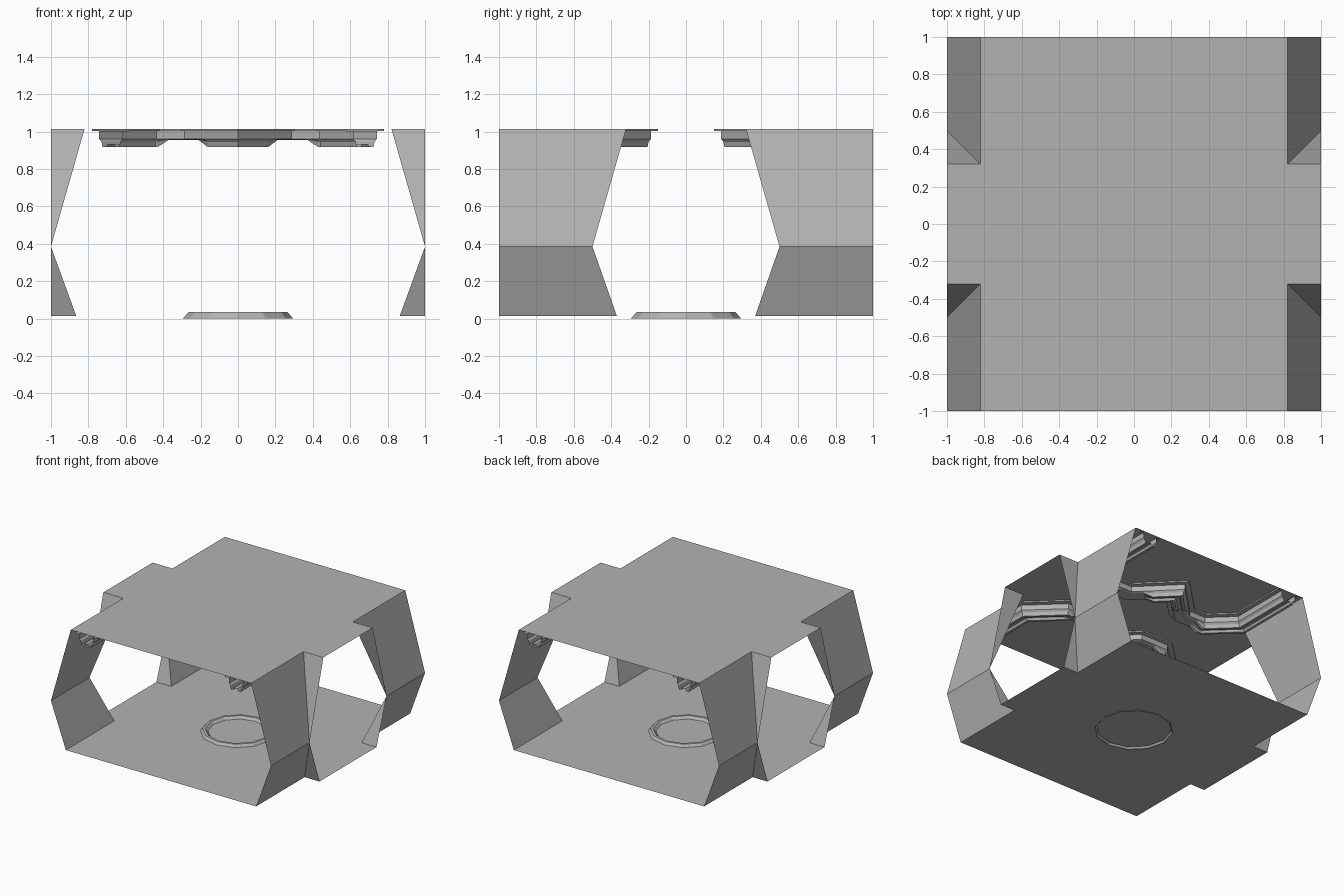
import bpy
from math import cos, sin, pi
from mathutils import Vector

if "Cube" in bpy.data.objects:
    bpy.data.objects.remove(bpy.data.objects["Cube"])

FLOOR, WAIST, CEIL = 0.015, 0.385, 1.015

# Mid grey for every part
grey = bpy.data.materials.new("mid_grey")
grey.diffuse_color = (0.45, 0.45, 0.45, 1)
grey.use_nodes = True
grey.node_tree.nodes["Principled BSDF"].inputs["Base Color"].default_value = grey.diffuse_color


def mesh_object(name, verts, faces):
    me = bpy.data.meshes.new(name)
    me.from_pydata([tuple(v) for v in verts], [], faces)
    me.update()
    me.materials.append(grey)
    ob = bpy.data.objects.new(name, me)
    bpy.context.collection.objects.link(ob)
    return ob


def cross_plate(name, x, y, z, up):
    # Plate of full length along both corridors with notched corners
    quarter = [(1, y), (x, y), (x, 1)]
    pts = quarter + [(-a, b) for a, b in reversed(quarter)]
    pts += [(-a, -b) for a, b in pts]
    order = list(range(len(pts)))
    mesh_object(name, [(a, b, z) for a, b in pts], [order if up else order[::-1]])


# Floor and ceiling
cross_plate("floor", 0.865, 0.37, FLOOR, True)
cross_plate("ceiling", 0.82, 0.32, CEIL, False)

# Four corner walls: bent panel plus mitred triangular returns
for sx, nx in ((1, "right"), (-1, "left")):
    for sy, ny in ((1, "back"), (-1, "front")):
        v = [(.865, 1, FLOOR), (.865, .37, FLOOR), (1, .5, WAIST), (1, 1, WAIST),
             (.82, .32, CEIL), (.82, 1, CEIL), (1, .37, FLOOR), (1, .32, CEIL)]
        f = [(0, 1, 2, 3), (3, 2, 4, 5), (1, 6, 2), (2, 7, 4)]
        if sx * sy < 0:
            f = [q[::-1] for q in f]
        mesh_object(f"{ny}_{nx}_wall", [(a * sx, b * sy, c) for a, b, c in v], f)

# Twelve-sided raised floor ring
N = 12
ring = [(.295, 0), (.265, .035), (.245, .035), (.225, FLOOR)]
verts = [(r * cos(2 * pi * i / N), r * sin(2 * pi * i / N), z)
         for r, z in ring for i in range(N)]
faces = [(k * N + i, k * N + (i + 1) % N, (k + 1) * N + (i + 1) % N, (k + 1) * N + i)
         for k in range(len(ring) - 1) for i in range(N)]
mesh_object("floor_ring", verts, faces)

# Ceiling trim: stepped section swept along a zigzag path, shallower on the flats
half = [(.10, CEIL), (.10, 1.004), (.064, 1.002), (.062, .96), (.05, .945),
        (.044, .917), (.024, .917), (.014, .935)]
section = half + [(-u, z) for u, z in reversed(half)]
# (x, y, depth of the lower step)
right = [(.68, 1, 1), (.68, .46, 1), (.46, .25, 1), (.43, .25, 1), (.37, .25, .1),
         (.26, .25, .1), (.18, .33, .1), (.13, .38, 1)]
path = right + [(0, .51, 1)] + [(-x, y, d) for x, y, d in reversed(right)]


def sweep(name, side):
    pts = [Vector((x, y)) for x, y, _ in path]
    verts, n = [], len(section)
    for i, p in enumerate(pts):
        d0 = (p - pts[max(i - 1, 0)]) if i else (pts[1] - p)
        d1 = (pts[i + 1] - p) if i < len(pts) - 1 else d0
        n0, n1 = (Vector((d.y, -d.x)).normalized() for d in (d0, d1))
        m = (n0 + n1) / (1 + n0.dot(n1))
        for u, z in section:
            q = p - m * u
            if z < .96:
                z = .96 + (z - .96) * path[i][2]
            verts.append((q.x * side, q.y * side, z))
    faces = [(i * n + k, i * n + k + 1, (i + 1) * n + k + 1, (i + 1) * n + k)
             for i in range(len(pts) - 1) for k in range(n - 1)]
    mesh_object(name, verts, faces)


sweep("back_ceiling_trim", 1)
sweep("front_ceiling_trim", -1)
